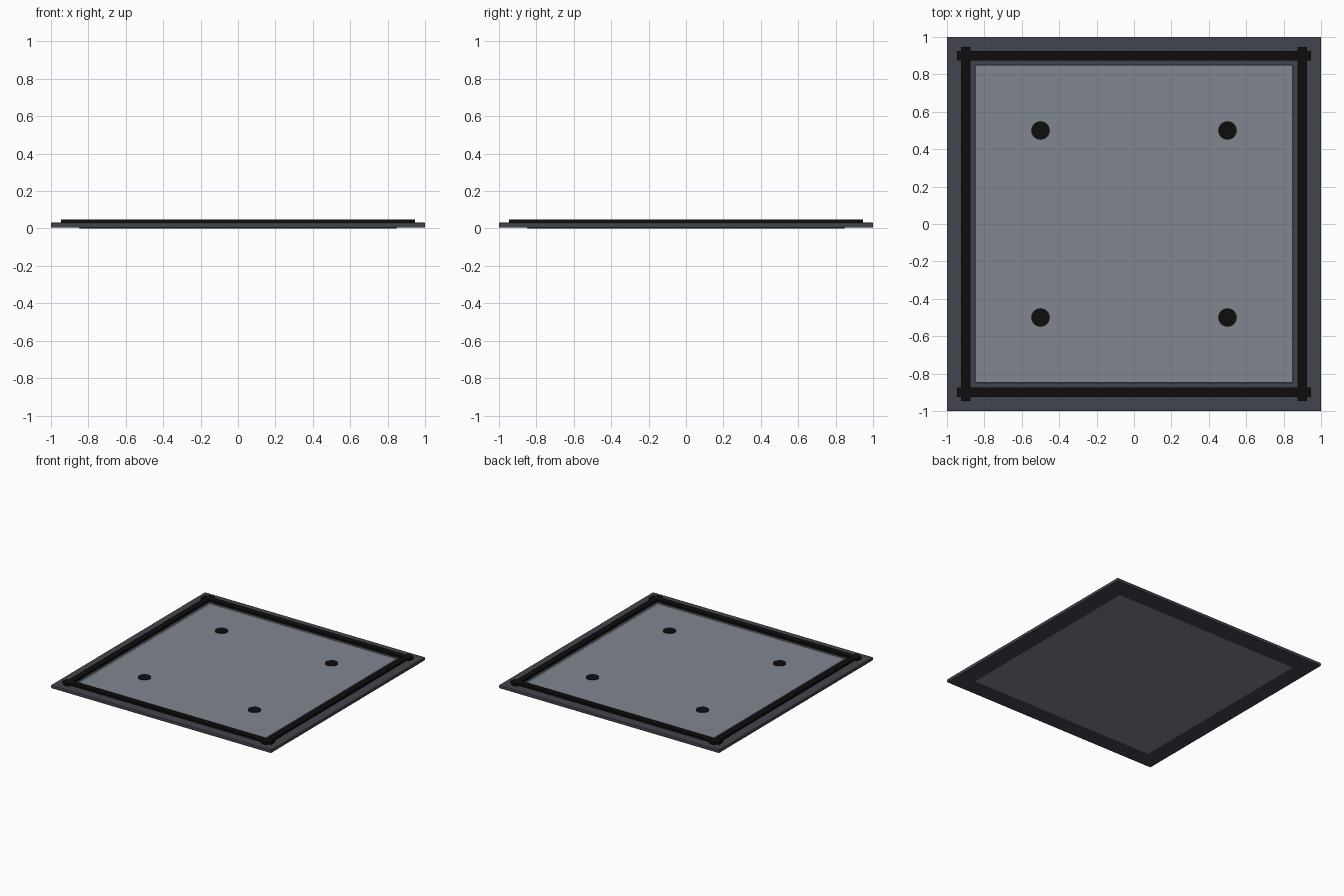
import bpy

if "Cube" in bpy.data.objects:
    bpy.data.objects.remove(bpy.data.objects["Cube"])


def material(name, color):
    m = bpy.data.materials.new(name)
    m.diffuse_color = color
    m.use_nodes = True
    m.node_tree.nodes["Principled BSDF"].inputs["Base Color"].default_value = m.diffuse_color
    return m


DARK = material("dark_metal", (0.055, 0.06, 0.075, 1))
GREY = material("panel_grey", (0.22, 0.24, 0.28, 1))
BLACK = material("black_rubber", (0.004, 0.004, 0.004, 1))


def finish(name, mat, bevel=0):
    ob = bpy.context.object
    ob.name = name
    ob.data.materials.append(mat)
    bpy.ops.object.transform_apply(location=False, rotation=False, scale=True)
    if bevel:
        mod = ob.modifiers.new("edge_bevel", 'BEVEL')
        mod.width = bevel
        mod.segments = 2
    return ob


def box(name, x, y, z0, z1, sx, sy, mat, bevel=0):
    bpy.ops.mesh.primitive_cube_add(size=1, location=(x, y, (z0 + z1) / 2))
    bpy.context.object.scale = (sx, sy, z1 - z0)
    return finish(name, mat, bevel)


# Outer slab and the slightly thicker inset panel
box("base_frame", 0, 0, 0.005, 0.032, 2, 2, DARK, 0.005)
box("centre_panel", 0, 0, 0, 0.037, 1.7, 1.7, GREY, 0.006)

# Raised edge strips crossing at the corners
for s, side in ((-1, "low"), (1, "high")):
    box(f"strip_x_{side}", 0, s * 0.9, 0.027, 0.049, 1.895, 0.05, BLACK)
    box(f"strip_y_{side}", s * 0.9, 0, 0.027, 0.049, 0.05, 1.895, BLACK)

# Four flat round studs
for i, (x, y) in enumerate([(a, b) for a in (-0.5, 0.5) for b in (-0.5, 0.5)]):
    bpy.ops.mesh.primitive_cylinder_add(vertices=16, radius=0.05, depth=0.02,
                                        location=(x, y, 0.031))
    finish(f"stud_{i + 1}", BLACK)
